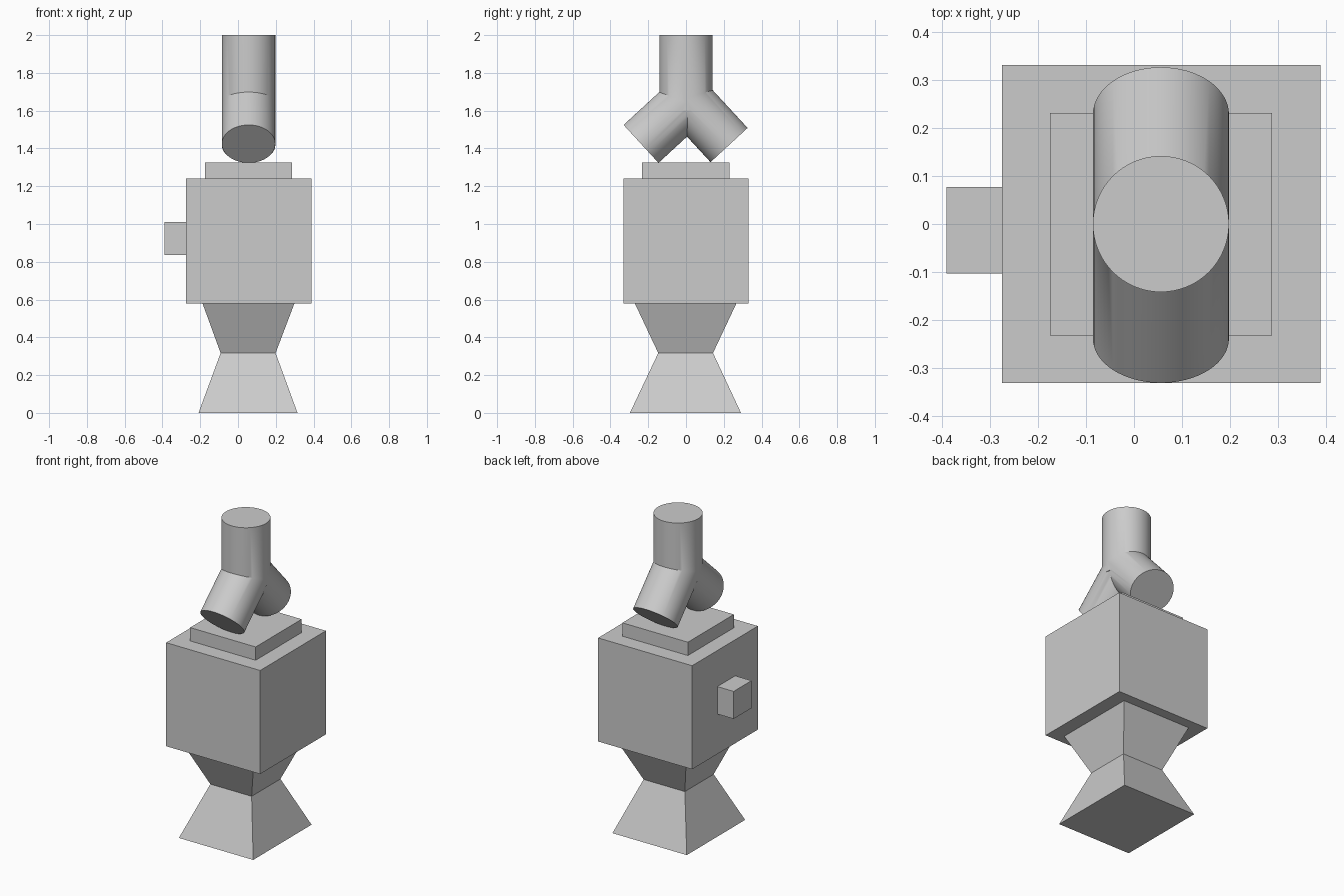
import bpy, bmesh, math
from mathutils import Vector

old = bpy.data.objects.get("Cube")
if old:
    bpy.data.objects.remove(old)

grey = bpy.data.materials.new("plain grey")
grey.use_nodes = True
tone = (0.6, 0.6, 0.6, 1)
grey.diffuse_color = tone
grey.node_tree.nodes["Principled BSDF"].inputs["Base Color"].default_value = tone

CX = 0.056  # centre line of the main stack


def finish(name, bm):
    bmesh.ops.recalc_face_normals(bm, faces=bm.faces)
    mesh = bpy.data.meshes.new(name)
    bm.to_mesh(mesh)
    bm.free()
    mesh.materials.append(grey)
    obj = bpy.data.objects.new(name, mesh)
    bpy.context.collection.objects.link(obj)
    return obj


def block(name, bottom, top):
    """Box or tapered block between two rectangles (x0, x1, y0, y1, z)."""
    bm = bmesh.new()
    bmesh.ops.create_cube(bm, size=1)
    for v in bm.verts:
        x0, x1, y0, y1, z = top if v.co.z > 0 else bottom
        v.co = (x1 if v.co.x > 0 else x0, y1 if v.co.y > 0 else y0, z)
    return finish(name, bm)


def box(name, x0, x1, y0, y1, z0, z1):
    return block(name, (x0, x1, y0, y1, z0), (x0, x1, y0, y1, z1))


def tube(name, start, end, depth_radius):
    """Solid cylinder between two points."""
    start, end = Vector(start), Vector(end)
    bm = bmesh.new()
    bmesh.ops.create_cone(bm, cap_ends=True, segments=64, radius1=0.1415,
                          radius2=0.1415, depth=(end - start).length)
    lean = math.atan2(start.y - end.y, end.z - start.z)
    for v in bm.verts:
        v.co.y *= depth_radius / 0.1415
    obj = finish(name, bm)
    obj.location = (start + end) / 2
    obj.rotation_euler.x = lean
    return obj


# Flared foot and waist
neck = (-0.092, 0.199, -0.147, 0.143, 0.317)
block("foot", (-0.209, 0.315, -0.297, 0.291, 0), neck)
block("waist", neck, (-0.188, 0.299, -0.271, 0.267, 0.58))

# Body, top plate and side knob
box("body", -0.275, 0.388, -0.331, 0.331, 0.58, 1.24)
box("top_plate", -0.175, 0.287, -0.232, 0.231, 1.24, 1.325)
box("side_knob", -0.39, -0.275, -0.103, 0.077, 0.835, 1.01)

# Forked pipe: upright trunk merged with two slanted arms
pipe = tube("forked_pipe", (CX, 0, 1.6), (CX, 0, 2), 0.1415)
arms = [tube("front_arm", (CX, -0.238, 1.424), (CX, 0, 1.643), 0.1365),
        tube("back_arm", (CX, 0.228, 1.418), (CX, 0, 1.665), 0.1335)]
bpy.context.view_layer.objects.active = pipe
for arm in arms:
    mod = pipe.modifiers.new("merge", "BOOLEAN")
    mod.operation = "UNION"
    mod.solver = "EXACT"
    mod.object = arm
    bpy.ops.object.modifier_apply(modifier=mod.name)
for arm in arms:
    bpy.data.objects.remove(arm)

bpy.ops.object.select_all(action="DESELECT")
pipe.select_set(True)
bpy.ops.object.shade_smooth_by_angle(angle=math.radians(30))
